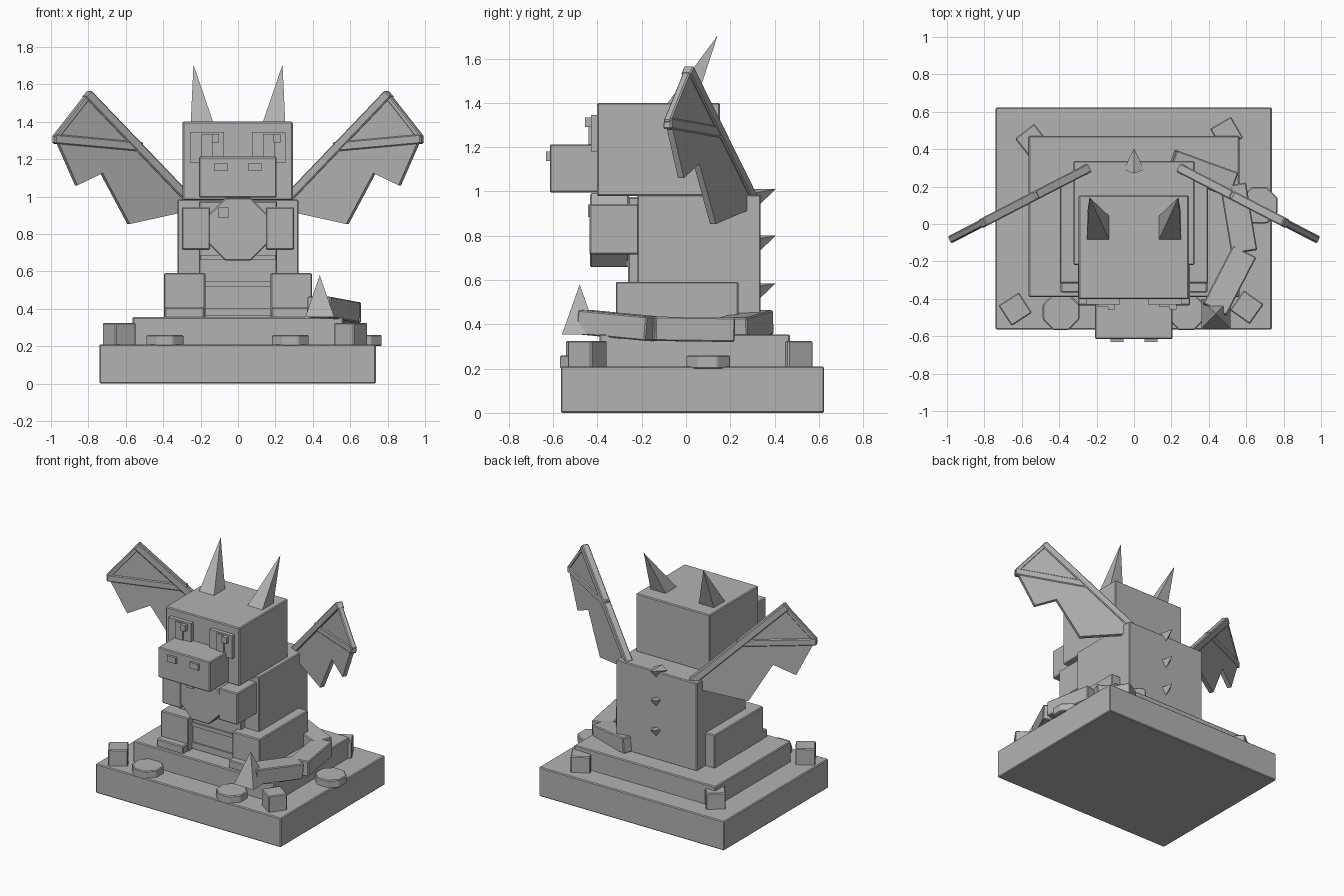
import bpy, bmesh, math
from mathutils import Vector, Matrix

if "Cube" in bpy.data.objects:
    bpy.data.objects.remove(bpy.data.objects["Cube"])

stone = bpy.data.materials.new("grey_stone")
stone.diffuse_color = (0.45, 0.45, 0.45, 1)
stone.use_nodes = True
stone.node_tree.nodes["Principled BSDF"].inputs["Base Color"].default_value = stone.diffuse_color


def finish(name, bm, bevel=0.0):
    bmesh.ops.recalc_face_normals(bm, faces=bm.faces)
    mesh = bpy.data.meshes.new(name)
    bm.to_mesh(mesh)
    bm.free()
    mesh.materials.append(stone)
    ob = bpy.data.objects.new(name, mesh)
    bpy.context.collection.objects.link(ob)
    if bevel:
        mod = ob.modifiers.new("bevel", 'BEVEL')
        mod.width, mod.segments = bevel, 1
    return ob


def box(name, x, y, z, bevel=0.006, turn=0):
    """Box from (min, max) ranges, optionally turned about z."""
    bm = bmesh.new()
    bmesh.ops.create_cube(bm, size=1)
    size = [b - a for a, b in (x, y, z)]
    mid = Vector([(a + b) / 2 for a, b in (x, y, z)])
    bm.transform(Matrix.Translation(mid) @ Matrix.Rotation(math.radians(turn), 4, 'Z')
                 @ Matrix.Diagonal((*size, 1)))
    return finish(name, bm, bevel)


def bar(name, a, b, width, height, bevel=0.006):
    """Straight bar between two points."""
    a, b = Vector(a), Vector(b)
    d = b - a
    bm = bmesh.new()
    bmesh.ops.create_cube(bm, size=1)
    rot = d.to_track_quat('Y', 'Z').to_matrix().to_4x4()
    bm.transform(Matrix.Translation((a + b) / 2) @ rot @ Matrix.Diagonal((width, d.length, height, 1)))
    return finish(name, bm, bevel)


def spike(name, base, apex):
    bm = bmesh.new()
    vs = [bm.verts.new(p) for p in base]
    tip = bm.verts.new(apex)
    bm.faces.new(vs)
    for i in range(4):
        bm.faces.new((vs[i], vs[(i + 1) % 4], tip))
    return finish(name, bm)


def octagon(name, mid, radius, depth, axis='Z', bevel=0.006):
    bm = bmesh.new()
    r = radius / math.cos(math.pi / 8)
    bmesh.ops.create_cone(bm, cap_ends=True, segments=8, radius1=r, radius2=r, depth=depth,
                          matrix=Matrix.Rotation(math.pi / 8, 4, 'Z'))
    if axis == 'Y':
        bm.transform(Matrix.Rotation(math.pi / 2, 4, 'X'))
    bm.transform(Matrix.Translation(mid))
    return finish(name, bm, bevel)


def span(s, a, b):
    return tuple(sorted((s * a, s * b)))


# Stepped plinth with stones
box("base", (-.74, .737), (-.565, .624), (0, .21))
box("upper_step", (-.563, .563), (-.39, .47), (.20, .355))
for i, (x, y, t) in enumerate([(-.635, -.455, 33), (.603, -.445, -35), (-.545, .445, 38), (.495, .485, 30)]):
    box(f"corner_rock_{i}", (x - .065, x + .065), (y - .065, y + .065), (.2, .325), turn=t)
for i, (x, y) in enumerate([(-.39, -.47), (.28, -.47), (.67, .10)]):
    octagon(f"flat_stone_{i}", (x, y, .23), .098, .06)

# Body, belly plate and ridges
box("body", (-.323, .323), (-.22, .337), (.35, .985))
box("belly_plate", (-.208, .208), (-.262, -.2), (.35, .975))
for i, z in enumerate((.36, .52, .66)):
    box(f"belly_ridge_{i}", (-.2, .2), (-.272, -.25), (z, z + (.045 if i == 0 else .028)), 0)

# Head, snout and held orb
box("head", (-.296, .293), (-.402, .153), (.98, 1.4))
box("snout", (-.208, .207), (-.615, -.39), (.995, 1.213))
octagon("orb", (0, -.345, .825), .167, .175, 'Y')
box("orb_glint", (-.105, -.05), (-.443, -.42), (.885, .94), 0)

for s, side in ((-1, "left"), (1, "right")):
    # Face details
    cx = s * .164
    box(f"{side}_eye", (cx - .09, cx + .09), (-.43, -.39), (1.18, 1.345), 0)
    box(f"{side}_pupil", (cx - .03, cx + .03), (-.44, -.42), (1.18, 1.335), 0)
    box(f"{side}_eye_glint", (cx + .025, cx + .063), (-.457, -.42), (1.29, 1.333), 0)
    box(f"{side}_nostril", span(s, .055, .125), (-.632, -.6), (1.137, 1.18), 0)
    # Horn
    spike(f"{side}_horn", [(s * .13, -.09, 1.39), (s * .253, -.09, 1.39), (s * .253, .04, 1.39),
                           (s * .13, .04, 1.39)], (s * .238, .143, 1.705))
    # Limbs
    box(f"{side}_arm", span(s, .15, .3), (-.435, -.2), (.715, .943))
    box(f"{side}_leg", span(s, .175, .395), (-.317, .237), (.35, .592))
    box(f"{side}_foot", span(s, .18, .392), (-.367, -.3), (.35, .408))

    # Wing: membrane outline (x, z) lying on a swept-forward vertical plane
    def wing(x, z, off=0.0):
        return (s * (x + off * .46), .285 - .517 * (x - .27) + off * .89, z)

    outline = [(.29, .98), (.79, 1.545), (.975, 1.31), (.865, 1.06), (.73, 1.125), (.585, .853), (.28, .92)]
    bm = bmesh.new()
    rings = [[bm.verts.new(wing(x, z, o)) for x, z in outline] for o in (-.015, .015)]
    bm.faces.new(rings[0])
    bm.faces.new(rings[1])
    n = len(outline)
    for i in range(n):
        j = (i + 1) % n
        bm.faces.new((rings[0][i], rings[0][j], rings[1][j], rings[1][i]))
    finish(f"{side}_wing_membrane", bm)
    bar(f"{side}_wing_arm", wing(.25, .965), wing(.81, 1.55), .05, .05)
    bar(f"{side}_wing_finger", wing(.515, 1.265), wing(.985, 1.308), .042, .05)
    bar(f"{side}_wing_edge", wing(.80, 1.54), wing(.98, 1.31), .036, .03)

# Back spikes
for i, z in enumerate((.585, .80, 1.01)):
    spike(f"back_spike_{i}", [(-.055, .29, z - .02), (0, .30, z - .10), (.055, .29, z - .02),
                              (0, .27, z + .0)], (0, .405, z))

# Tail curling to the front right, with a pointed tip
path = [(.2, .33, .41), (.53, .21, .375), (.59, -.15, .38), (.43, -.46, .41)]
for i in range(3):
    bar(f"tail_segment_{i}", path[i], path[i + 1], .14, .11)
spike("tail_tip", [(.36, -.56, .355), (.515, -.56, .355), (.515, -.40, .355), (.36, -.40, .355)],
      (.437, -.48, .58))
